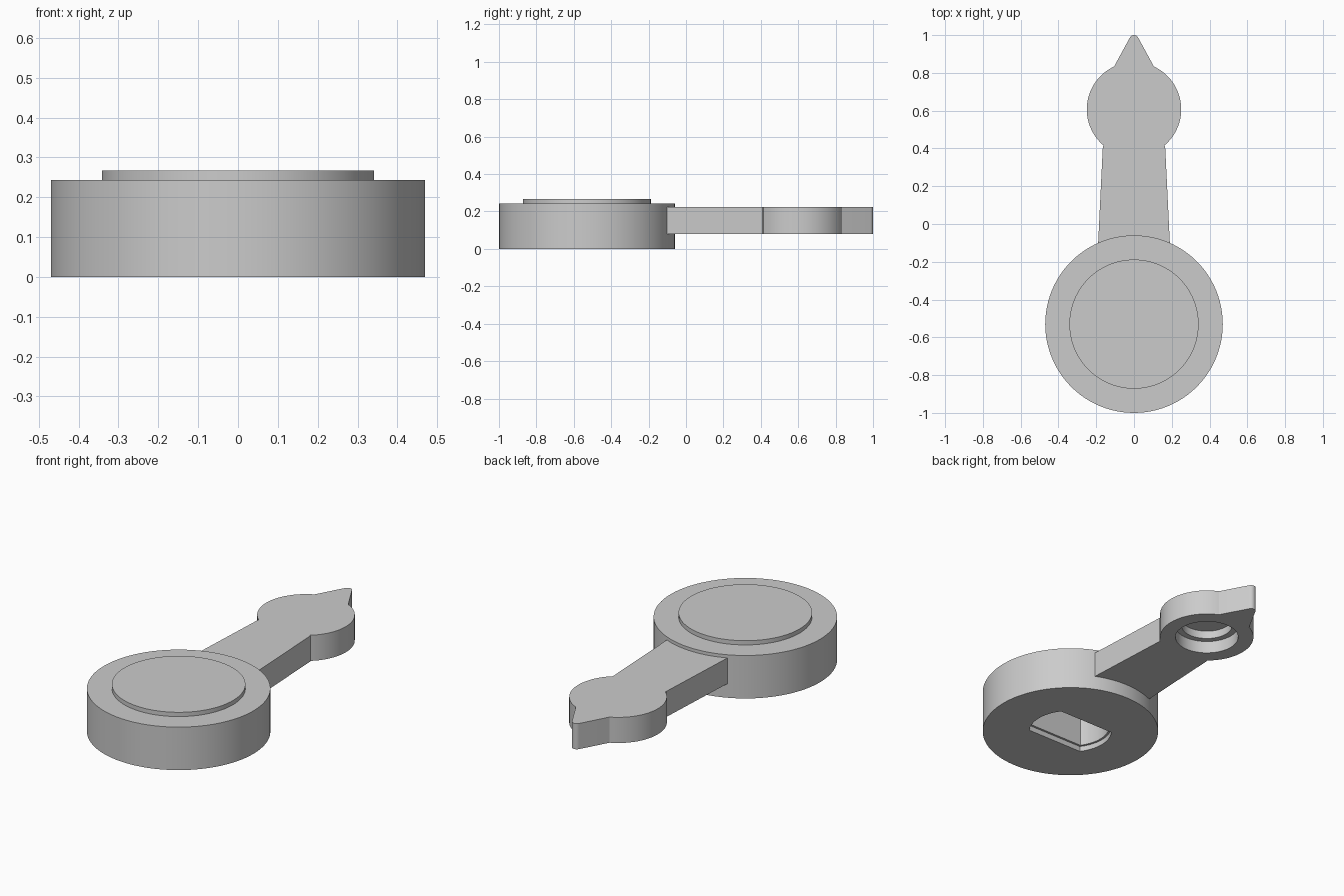
import bpy
import bmesh
from math import sin, cos, asin, radians, tau

cube = bpy.data.objects.get("Cube")
if cube:
    bpy.data.objects.remove(cube, do_unlink=True)

grey = bpy.data.materials.new("plain grey")
grey.use_nodes = True
colour = (0.6, 0.6, 0.6, 1)
grey.diffuse_color = colour
grey.node_tree.nodes["Principled BSDF"].inputs["Base Color"].default_value = colour

BASE_Y, HEAD_Y = -0.53, 0.607


def arc(cy, r, start, end, steps):
    """Points on an arc centred on x = 0."""
    span = end - start
    return [(r * cos(start + span * i / steps), cy + r * sin(start + span * i / steps))
            for i in range(steps + 1)]


def circle(cy, r, steps=96):
    return arc(cy, r, 0, tau, steps)[:-1]


def double_flat(cy, r, half):
    """Round outline with two flats parallel to x."""
    a = asin(half / r)
    right = arc(cy, r, -a, a, 20)
    return right + [(-x, y) for x, y in reversed(right)]


def prism(name, outline, z0, z1):
    bm = bmesh.new()
    face = bm.faces.new([bm.verts.new((x, y, z0)) for x, y in outline])
    result = bmesh.ops.extrude_face_region(bm, geom=[face])
    top = [v for v in result["geom"] if isinstance(v, bmesh.types.BMVert)]
    bmesh.ops.translate(bm, verts=top, vec=(0, 0, z1 - z0))
    bmesh.ops.recalc_face_normals(bm, faces=bm.faces)
    mesh = bpy.data.meshes.new(name)
    bm.to_mesh(mesh)
    bm.free()
    mesh.materials.append(grey)
    obj = bpy.data.objects.new(name, mesh)
    bpy.context.collection.objects.link(obj)
    return obj


def combine(target, tool, operation):
    mod = target.modifiers.new(tool.name, "BOOLEAN")
    mod.operation, mod.object, mod.solver = operation, tool, "EXACT"
    bpy.ops.object.select_all(action="DESELECT")
    bpy.context.view_layer.objects.active = target
    target.select_set(True)
    bpy.ops.object.modifier_apply(modifier=mod.name)
    bpy.data.objects.remove(tool, do_unlink=True)


# Round base with a raised cap
body = prism("pointer_body", circle(BASE_Y, 0.47), 0, 0.243)
combine(body, prism("raised_cap", circle(BASE_Y, 0.342), 0.1, 0.267), "UNION")

# Tapered arm, round head and pointed tip, mirrored across x
side = [(0.197, -0.25), (0.165, 0.41)]
side += arc(HEAD_Y, 0.25, radians(-50), radians(65), 32)
side += arc(0.975, 0.025, radians(28), radians(90), 8)[:-1]
outline = side + [(0, 1)] + [(-x, y) for x, y in reversed(side)]
combine(body, prism("pointer_arm", outline, 0.08, 0.225), "UNION")

# Stepped shaft socket under the base, stepped round socket under the head
sockets = [
    prism("socket_mouth", double_flat(BASE_Y, 0.22, 0.132), -0.05, 0.03),
    prism("socket_shaft", double_flat(BASE_Y, 0.208, 0.12), -0.04, 0.215),
    prism("head_mouth", circle(HEAD_Y, 0.168, 64), 0.03, 0.15),
    prism("head_recess", circle(HEAD_Y, 0.135, 64), 0.04, 0.195),
]
for socket in sockets:
    combine(body, socket, "DIFFERENCE")

bpy.ops.object.shade_smooth_by_angle(angle=radians(25))
